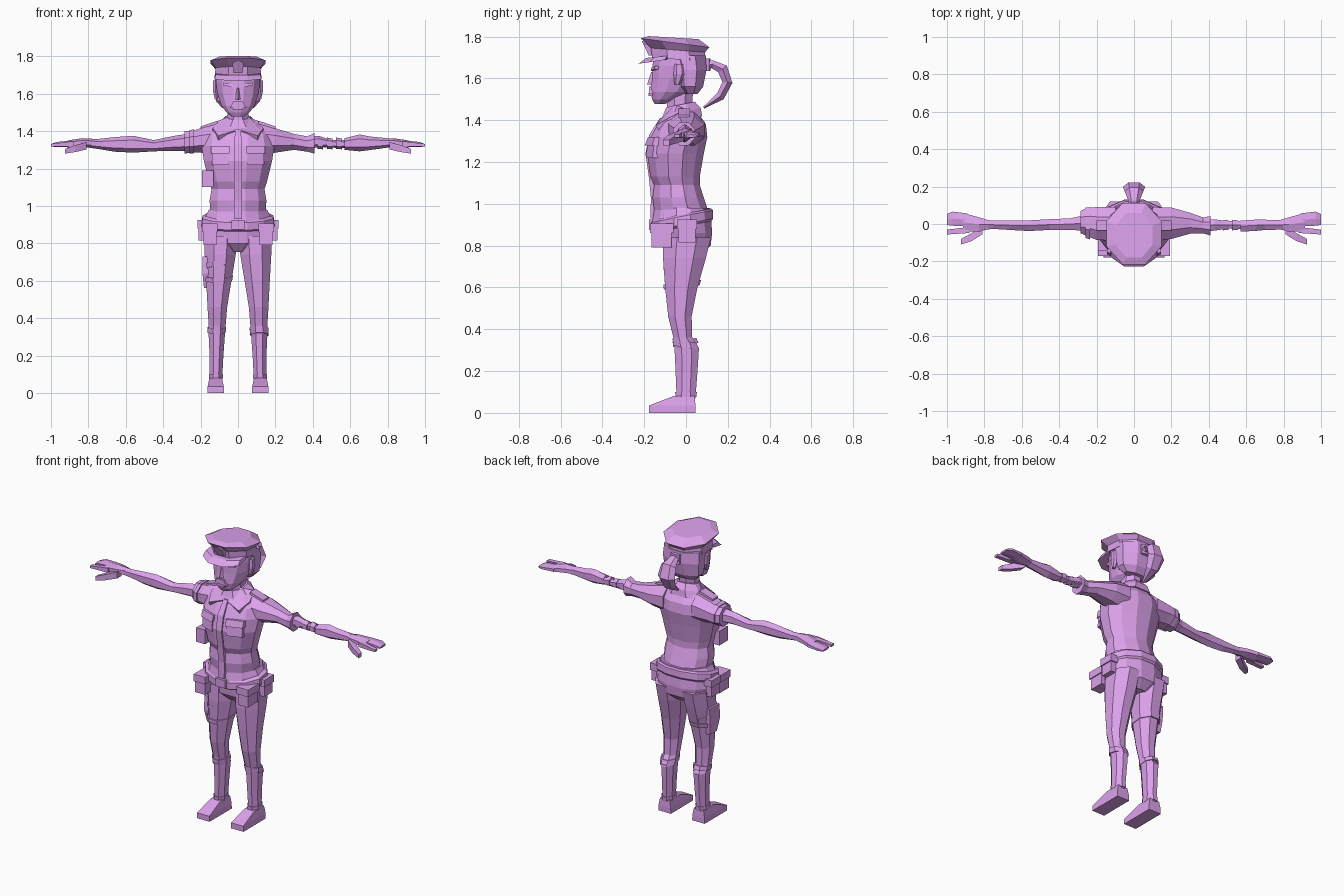
import bpy, bmesh
from math import cos, sin, pi, atan2
from mathutils import Vector

mat = bpy.data.materials.new("violet")
mat.diffuse_color = (0.72, 0.36, 0.84, 1)


def skin(name, rings, flip=1):
    """Closed mesh through rings of points; flip=-1 mirrors it in x."""
    bm = bmesh.new()
    vs = [[bm.verts.new((p[0] * flip, p[1], p[2])) for p in r] for r in rings]
    n = len(vs[0])
    for a, b in zip(vs, vs[1:]):
        for i in range(n):
            j = (i + 1) % n
            bm.faces.new((a[i], a[j], b[j], b[i]))
    bm.faces.new(vs[0][::-1])
    bm.faces.new(vs[-1])
    bmesh.ops.recalc_face_normals(bm, faces=bm.faces)
    me = bpy.data.meshes.new(name)
    bm.to_mesh(me)
    bm.free()
    me.materials.append(mat)
    ob = bpy.data.objects.new(name, me)
    bpy.context.collection.objects.link(ob)
    return ob


def loft(name, secs, n=8, axis="z", flip=1):
    """Sections (pos, a0, a1, b0, b1, tilt): polygon filling that box."""
    m = cos(pi / n) if n % 4 == 0 else 1
    rings = []
    for s in secs:
        pos, a0, a1, b0, b1 = s[:5]
        tilt = s[5] if len(s) > 5 else 0
        ring = []
        for i in range(n):
            t = 2 * pi * (i + 0.5) / n
            a = (a0 + a1) / 2 + (a1 - a0) / 2 * cos(t) / m
            db = (b1 - b0) / 2 * sin(t) / m
            b, p = (b0 + b1) / 2 + db, pos + tilt * db
            ring.append((a, b, p) if axis == "z" else (p, a, b))
        rings.append(ring)
    return skin(name, rings, flip)


def sym(name, secs, n=12):
    """Loft centred on x: sections (z, half width, y0, y1, tilt)."""
    return loft(name, [(s[0], -s[1], s[1]) + tuple(s[2:]) for s in secs], n)


def box(name, x0, x1, y0, y1, z0, z1, flip=1):
    return loft(name, [(z0, x0, x1, y0, y1), (z1, x0, x1, y0, y1)], 4, "z", flip)


def slab(name, pts, off, flip=1):
    return skin(name, [pts, [Vector(p) + Vector(off) for p in pts]], flip)


# Shirt, pelvis and belt
sym("shirt", [(.90, .155, -.15, .085), (.925, .16, -.162, .09, .1), (.97, .148, -.152, .105),
              (1.03, .152, -.16, .085), (1.09, .142, -.152, .066), (1.13, .155, -.17, .066),
              (1.24, .182, -.185, .085), (1.32, .195, -.168, .102), (1.38, .185, -.135, .095),
              (1.425, .135, -.10, .065), (1.46, .07, -.08, .04)])
sym("pelvis", [(.755, .06, -.07, .07), (.80, .165, -.11, .118), (.86, .182, -.115, .125),
               (.93, .18, -.14, .12), (.98, .155, -.14, .115)])
sym("belt", [(.89, .185, -.155, .122, .2), (.90, .195, -.165, .13, .2),
             (.94, .19, -.165, .128, .2), (.95, .175, -.155, .12, .2)])
box("belt_buckle", -.035, .035, -.178, -.15, .875, .925)
loft("shirt_placket", [(.93, -.022, .022, -.17, -.13), (1.03, -.022, .022, -.168, -.13),
                       (1.13, -.02, .02, -.178, -.14), (1.24, -.02, .02, -.194, -.15),
                       (1.33, -.02, .02, -.176, -.14), (1.41, -.015, .015, -.125, -.1)], 4)

# Mirrored torso details, legs and feet
for side, f in (("left", 1), ("right", -1)):
    box(side + "_front_pouch", .115, .185, -.165, -.07, .79, .885, f)
    box(side + "_front_pouch_flap", .11, .192, -.172, -.06, .86, .905, f)
    box(side + "_side_pouch", .15, .21, -.035, .045, .815, .90, f)
    box(side + "_side_pouch_flap", .15, .217, -.042, .052, .88, .925, f)
    slab(side + "_chest_pocket", [(.05, -.192, 1.22), (.14, -.160, 1.22), (.14, -.150, 1.31),
                                  (.05, -.182, 1.31)], (0, .03, 0), f)
    slab(side + "_pocket_flap", [(.045, -.197, 1.28), (.145, -.162, 1.28), (.145, -.150, 1.32),
                                 (.045, -.182, 1.32)], (0, .03, 0), f)
    slab(side + "_collar_wing", [(.055, -.055, 1.475), (.115, .0, 1.452), (.135, -.075, 1.415),
                                 (.105, -.145, 1.375), (.012, -.125, 1.405)], (0, .015, -.025), f)
    slab(side + "_shoulder_strap", [(.11, -.035, 1.455), (.2, -.035, 1.425), (.2, .02, 1.425),
                                    (.11, .02, 1.455)], (0, 0, -.03), f)
    loft(side + "_leg", [(.07, .085, .152, -.045, .045), (.2, .078, .152, -.05, .055),
                         (.31, .07, .157, -.055, .062), (.36, .066, .157, -.06, .03),
                         (.46, .058, .163, -.085, .027), (.6, .035, .170, -.1, .055),
                         (.74, .012, .178, -.11, .095), (.84, .01, .178, -.11, .12)], 8, "z", f)
    loft(side + "_trouser_cuff", [(.075, .082, .156, -.05, .05), (.10, .08, .156, -.052, .052)],
         8, "z", f)
    loft(side + "_shoe", [(0, .075, .163, -.178, .045), (.035, .076, .162, -.178, .045),
                          (.08, .085, .153, -.06, .042)], 4, "z", f)
loft("left_knee_wrap", [(.31, .066, .164, -.062, .064, -.2), (.345, .062, .164, -.064, .05, -.2)])
loft("right_knee_wrap", [(.325, .066, .162, -.062, .06, .15), (.35, .064, .162, -.064, .05, .15)],
     8, "z", -1)
for k, (z, t) in enumerate(((.60, .12), (.66, -.2))):
    loft("thigh_strap_%d" % k, [(z, .032, .177, -.106, .065, t), (z + .025, .028, .179, -.108, .072, t)],
         8, "z", -1)
loft("thigh_holster", [(.56, .155, .182, -.05, .02), (.64, .15, .19, -.07, .03),
                       (.73, .15, .19, -.065, .035)], 4, "z", -1)
box("radio_pouch", .13, .192, -.145, -.06, 1.10, 1.19, -1)

# Arms: the left one has a long sleeve and wrapped wrist, the right one is bare
loft("left_sleeve", [(.10, -.09, .09, 1.27, 1.44), (.20, -.08, .088, 1.285, 1.415),
                     (.30, -.052, .06, 1.30, 1.385), (.37, -.05, .035, 1.29, 1.372),
                     (.41, -.062, .042, 1.28, 1.39)], 8, "x")
loft("left_forearm", [(.38, -.045, .025, 1.305, 1.37), (.43, -.04, .03, 1.315, 1.375),
                      (.50, -.028, .018, 1.312, 1.352), (.58, -.03, .02, 1.308, 1.352),
                      (.68, -.03, .02, 1.31, 1.36)], 6, "x")
for k, x in enumerate((.425, .475, .525)):
    loft("left_arm_wrap_%d" % k, [(x, -.038, .026, 1.304, 1.366), (x + .03, -.036, .024, 1.303, 1.36)],
         6, "x")
loft("left_glove_cuff", [(.57, -.045, .022, 1.30, 1.362), (.65, -.042, .028, 1.292, 1.382),
                         (.70, -.036, .027, 1.298, 1.372), (.80, -.034, .026, 1.312, 1.362)], 6, "x")
loft("right_sleeve", [(.10, -.09, .09, 1.27, 1.44), (.20, -.085, .09, 1.285, 1.415),
                      (.25, -.065, .088, 1.285, 1.40), (.285, -.05, .07, 1.28, 1.40)], 8, "x", -1)
loft("right_sleeve_band", [(.235, -.082, .09, 1.282, 1.41), (.26, -.075, .088, 1.28, 1.405)],
     8, "x", -1)
loft("right_arm", [(.24, -.045, .06, 1.295, 1.39), (.34, -.036, .035, 1.295, 1.375),
                   (.45, -.036, .03, 1.292, 1.352), (.56, -.042, .024, 1.285, 1.375),
                   (.66, -.036, .022, 1.29, 1.368), (.75, -.03, .022, 1.305, 1.358),
                   (.80, -.034, .026, 1.312, 1.36)], 6, "x", -1)
for side, f in (("left", 1), ("right", -1)):
    loft(side + "_palm", [(.78, -.032, .025, 1.313, 1.36), (.83, -.048, .042, 1.313, 1.362),
                          (.90, -.045, .062, 1.312, 1.352), (.915, -.04, .062, 1.314, 1.348)],
         6, "x", f)
    loft(side + "_fingers", [(.89, -.018, .062, 1.314, 1.35), (.97, -.015, .072, 1.316, 1.342),
                             (1.0, -.01, .058, 1.317, 1.331)], 6, "x", f)
    loft(side + "_forefinger", [(.88, -.048, -.016, 1.316, 1.346), (1.0, -.056, -.03, 1.318, 1.332)],
         4, "x", f)
    loft(side + "_thumb", [(.81, -.055, -.01, 1.302, 1.342), (.87, -.092, -.05, 1.288, 1.325),
                           (.925, -.11, -.08, 1.28, 1.305)], 4, "x", f)

# Neck, collar and head
sym("neck", [(1.40, .065, -.09, .04), (1.48, .055, -.09, .03), (1.56, .055, -.09, .035)], 8)
sym("collar_stand", [(1.405, .13, -.125, .078, .12), (1.44, .10, -.11, .07, .2),
                     (1.475, .066, -.095, .042, .2)], 8)
sym("head", [(1.478, .035, -.15, -.10), (1.50, .062, -.162, -.05), (1.535, .088, -.17, .03),
             (1.60, .11, -.162, .075), (1.66, .118, -.16, .088), (1.72, .115, -.155, .085)], 12)
sym("hair", [(1.525, .085, -.01, .055), (1.56, .118, -.045, .082), (1.64, .126, -.06, .098),
             (1.71, .122, -.08, .095)], 8)
skin("nose", [[(-.02, -.155, 1.567), (.02, -.155, 1.567), (0, -.186, 1.572)],
              [(-.01, -.155, 1.63), (.01, -.155, 1.63), (0, -.166, 1.63)]])
skin("mouth", [[(x, y, z) for x, z in ((-.042, 1.525), (.042, 1.525), (.025, 1.56), (-.025, 1.56))]
               for y in (-.178, -.15)])
box("lower_lip", -.028, .028, -.18, -.15, 1.515, 1.53)
for side, f in (("left", 1), ("right", -1)):
    loft(side + "_ear", [(1.57, .105, .125, -.055, -.03), (1.62, .105, .137, -.06, -.005),
                         (1.67, .105, .135, -.055, -.01)], 6, "z", f)
    slab(side + "_eyebrow", [(.025, -.168, 1.635), (.08, -.152, 1.645), (.08, -.148, 1.66),
                             (.025, -.166, 1.65)], (0, .02, 0), f)

# Ponytail swept along a curve behind the head
tail = [(.07, 1.655, .022, .03), (.125, 1.668, .022, .03), (.175, 1.645, .03, .05),
        (.198, 1.58, .028, .06), (.165, 1.515, .024, .045), (.085, 1.46, .006, .01)]
rings = []
for i, (y, z, r, w) in enumerate(tail):
    p, q = tail[max(i - 1, 0)], tail[min(i + 1, len(tail) - 1)]
    a = atan2(q[1] - p[1], q[0] - p[0]) + pi / 2
    rings.append([(w * cos(t), y + r * sin(t) * cos(a), z + r * sin(t) * sin(a))
                  for t in [k * pi / 3 for k in range(6)]])
skin("ponytail", rings)
sym("hair_tie", [(1.635, .035, .085, .118), (1.695, .035, .085, .118)], 6)

# Peaked cap
sym("cap", [(1.69, .125, -.162, .092, -.08), (1.735, .12, -.168, .09, -.08),
            (1.77, .147, -.216, .112, -.13), (1.795, .10, -.18, .06, -.06)], 8)
sym("cap_visor", [(1.683, .125, -.228, -.05, .15), (1.705, .12, -.19, -.05, .1)], 8)
slab("cap_badge", [(-.025, -.178, 1.71), (.025, -.178, 1.71), (.03, -.205, 1.765), (0, -.212, 1.78),
                   (-.03, -.205, 1.765)], (0, .03, 0))
